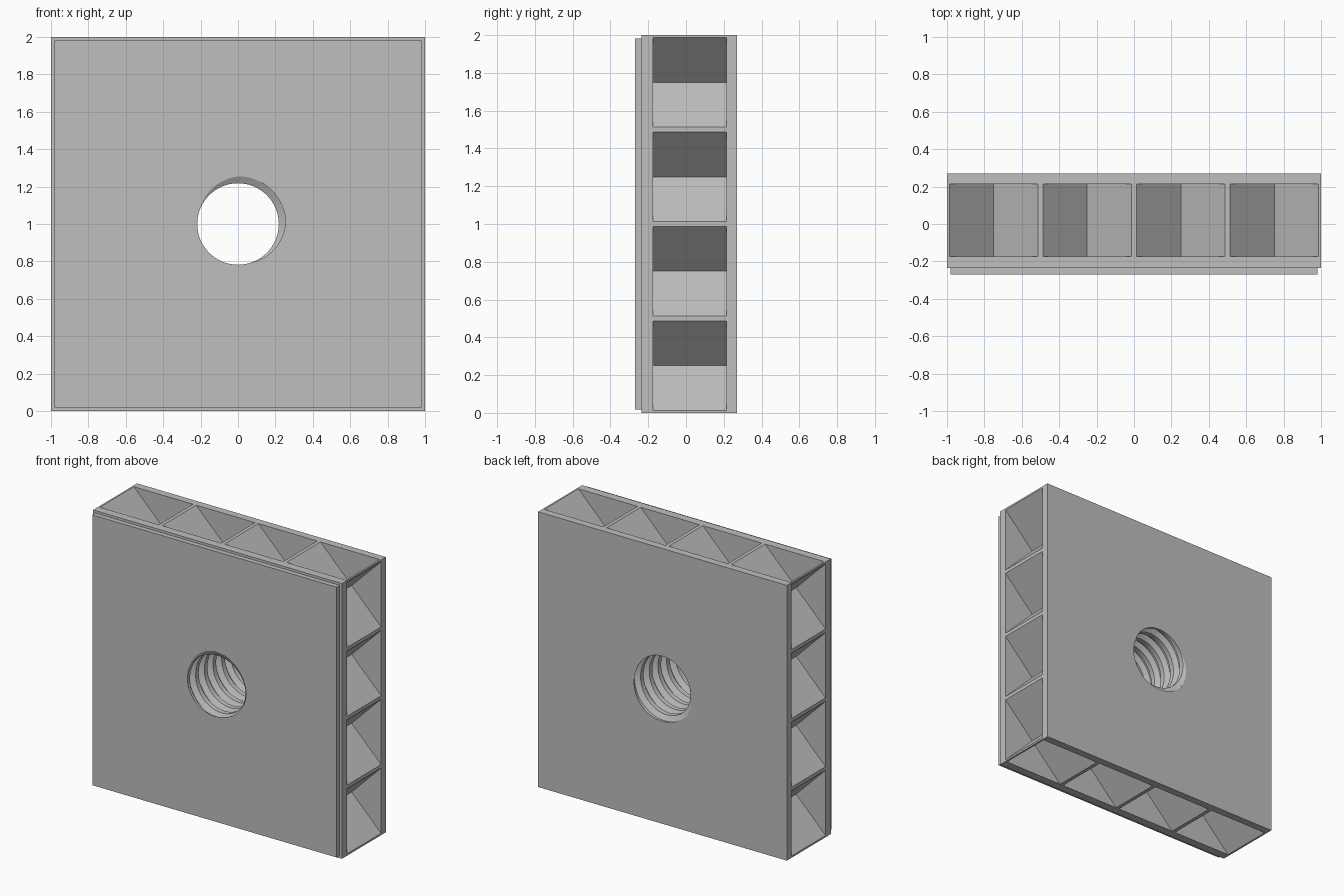
import bpy, bmesh, math
from mathutils import Matrix, Vector

if "Cube" in bpy.data.objects:
    bpy.data.objects.remove(bpy.data.objects["Cube"], do_unlink=True)

grey = bpy.data.materials.new("plain grey")
grey.use_nodes = True
grey.diffuse_color = (0.52, 0.52, 0.52, 1)
grey.node_tree.nodes["Principled BSDF"].inputs["Base Color"].default_value = grey.diffuse_color

CENTRE = Vector((0, 0, 1))


def finish(bm, name, helper=False):
    bmesh.ops.recalc_face_normals(bm, faces=bm.faces[:])
    mesh = bpy.data.meshes.new(name)
    bm.to_mesh(mesh)
    bm.free()
    mesh.materials.append(grey)
    ob = bpy.data.objects.new(name, mesh)
    bpy.context.collection.objects.link(ob)
    ob.hide_render = helper
    return ob


def slab(name, half, y0, y1):
    bm = bmesh.new()
    bmesh.ops.create_cube(bm, size=1)
    bmesh.ops.scale(bm, vec=(2 * half, y1 - y0, 2 * half), verts=bm.verts)
    bmesh.ops.translate(bm, vec=(0, (y0 + y1) / 2, 1), verts=bm.verts)
    return finish(bm, name)


def pocket_cutter():
    # four V-shaped pockets along each of the four edges
    bm = bmesh.new()
    w, depth = 0.237, 0.237
    profile = [(-w, 0.1), (w, 0.1), (w, 0), (0, -depth), (-w, 0)]
    for side in range(4):
        turn = Matrix.Rotation(side * math.pi / 2, 4, 'Y')
        for k in range(4):
            x = -0.75 + 0.5 * k
            ends = [[bm.verts.new(CENTRE + turn @ Vector((x + px, y, 1 + pz)))
                     for px, pz in profile] for y in (-0.175, 0.215)]
            for ring in ends:
                bm.faces.new(ring)
            for i in range(5):
                j = (i + 1) % 5
                bm.faces.new((ends[0][i], ends[0][j], ends[1][j], ends[1][i]))
    return finish(bm, "pocket_cutter", True)


def thread_cutter():
    # helical screw surface whose rows follow the thread
    bm = bmesh.new()
    n, turns, pitch, start = 64, 11, 0.1, -0.27
    minor, major = 0.218, 0.255
    steps = [(-0.12, major), (0.12, major), (0.32, minor), (0.68, minor)]
    grid = []
    for k in range(-turns // 2 + 3, turns):
        for frac, r in steps:
            row = []
            for i in range(n):
                a = math.pi / 4 - 2 * math.pi * i / n
                y = start + pitch * (k + frac + i / n)
                row.append(bm.verts.new((r * math.cos(a), y, 1 + r * math.sin(a))))
            grid.append(row)

    def vert(j, i):
        return grid[j + 4][0] if i == n else grid[j][i]

    for j in range(len(grid) - 5):
        for i in range(n):
            bm.faces.new((vert(j, i), vert(j, i + 1), vert(j + 1, i + 1), vert(j + 1, i)))
    # close both ends with fans outside the block
    bmesh.ops.delete(bm, geom=[v for v in bm.verts if not v.link_faces], context='VERTS')
    rim = [e for e in bm.edges if e.is_boundary]
    poles = [bm.verts.new((0, y, 1)) for y in (-0.7, 1.2)]
    for e in rim:
        bm.faces.new((*e.verts, poles[e.verts[0].co.y > 0]))
    bmesh.ops.triangulate(bm, faces=bm.faces[:])
    return finish(bm, "thread_cutter", True)


def cut(ob, cutter):
    mod = ob.modifiers.new("cut", 'BOOLEAN')
    mod.operation = 'DIFFERENCE'
    mod.solver = 'EXACT'
    mod.object = cutter
    bpy.context.view_layer.objects.active = ob
    bpy.ops.object.modifier_apply(modifier=mod.name)


# main block and the slightly smaller raised front plate
block = slab("block", 1.0, -0.235, 0.27)
plate = slab("front_plate", 0.982, -0.27, -0.235)
pockets, thread = pocket_cutter(), thread_cutter()
cut(block, pockets)
for part in (block, plate):
    cut(part, thread)
for helper in (pockets, thread):
    bpy.data.objects.remove(helper, do_unlink=True)

# smooth the thread while keeping its ridges and flat faces crisp
for part in (block, plate):
    bpy.ops.object.select_all(action='DESELECT')
    part.select_set(True)
    bpy.context.view_layer.objects.active = part
    bpy.ops.object.shade_smooth_by_angle(angle=math.radians(25))
